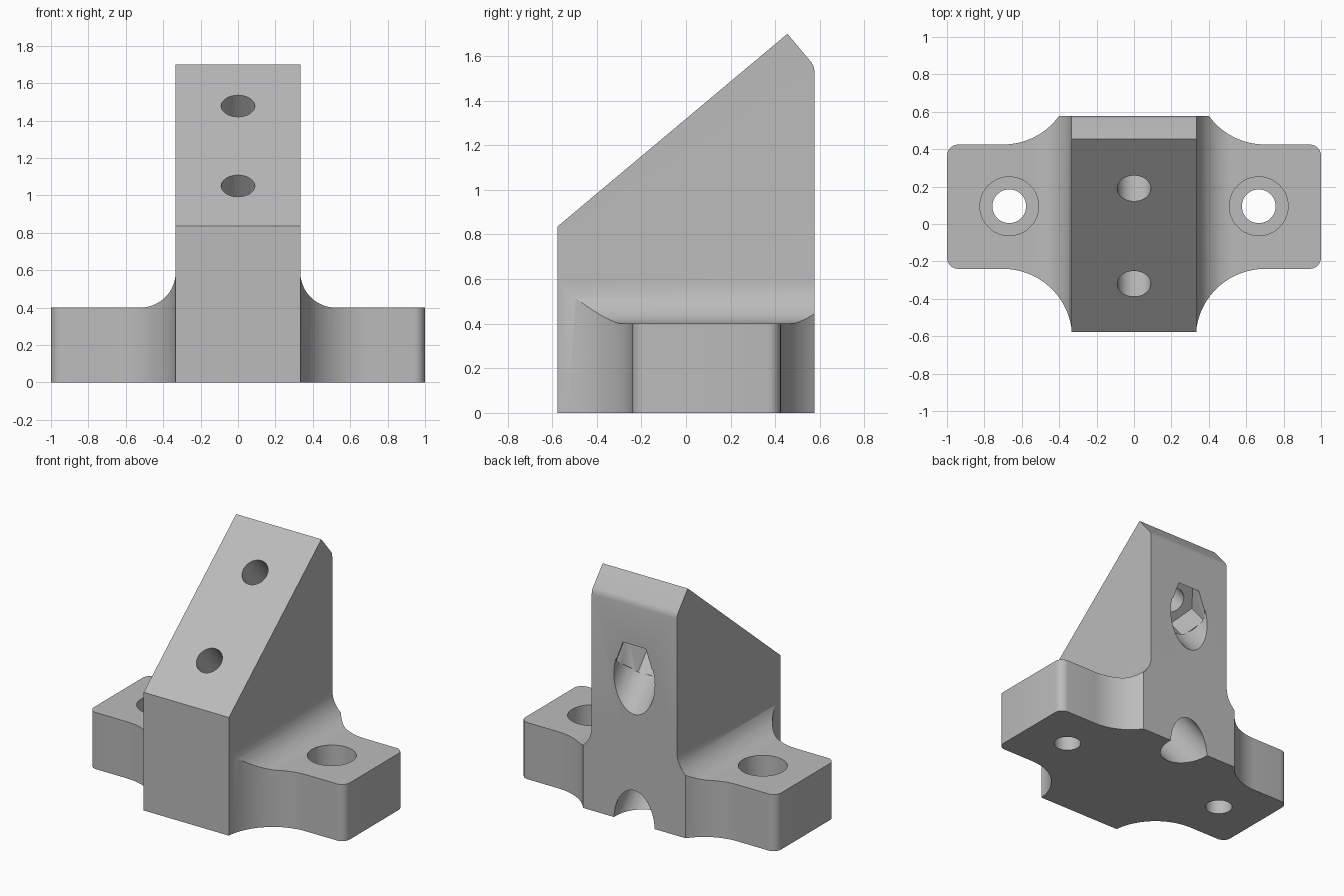
import bpy
import bmesh
from math import sin, cos, radians, pi
from mathutils import Vector, Matrix

cube = bpy.data.objects.get("Cube")
if cube:
    bpy.data.objects.remove(cube, do_unlink=True)

grey = bpy.data.materials.new("plain grey")
grey.use_nodes = True
COLOUR = (0.5, 0.5, 0.5, 1)
grey.diffuse_color = COLOUR
grey.node_tree.nodes["Principled BSDF"].inputs["Base Color"].default_value = COLOUR

HALF, BACK, SLOPE = 0.333, 0.577, radians(40)


def prism(name, points, move):
    """Closed solid: points give one end cap, move is the extrusion vector."""
    bm = bmesh.new()
    cap = bm.faces.new([bm.verts.new(p) for p in points])
    new = bmesh.ops.extrude_face_region(bm, geom=[cap])["geom"]
    verts = [v for v in new if isinstance(v, bmesh.types.BMVert)]
    bmesh.ops.translate(bm, verts=verts, vec=move)
    bmesh.ops.recalc_face_normals(bm, faces=bm.faces)
    mesh = bpy.data.meshes.new(name)
    bm.to_mesh(mesh)
    bm.free()
    obj = bpy.data.objects.new(name, mesh)
    bpy.context.collection.objects.link(obj)
    mesh.materials.append(grey)
    return obj


def arc(cx, cy, r, start, end, steps=16):
    angles = [radians(start + (end - start) * i / steps) for i in range(steps + 1)]
    return [(cx + r * cos(a), cy + r * sin(a)) for a in angles]


def bore(name, base, axis, radius, start, end, sides=48):
    """Round or six-sided cutter along an axis, between two depths."""
    axis = Vector(axis)
    side = Vector((1, 0, 0))
    up = axis.cross(side)
    centre = Vector(base) + axis * start
    ring = [centre + radius * (side * cos(2 * pi * i / sides) + up * sin(2 * pi * i / sides))
            for i in range(sides)]
    return prism(name, ring, axis * (end - start))


def combine(target, tool, operation):
    mod = target.modifiers.new(operation.lower(), "BOOLEAN")
    mod.operation, mod.solver, mod.object = operation, "EXACT", tool
    bpy.context.view_layer.objects.active = target
    bpy.ops.object.modifier_apply(modifier=mod.name)
    bpy.data.objects.remove(tool, do_unlink=True)


# Wedge-shaped upright with a chamfered, softened back top edge
wedge = [(-BACK, 0), (-BACK, 0.835), (0.455, 1.70), (0.562, 1.572),
         (0.572, 1.556), (BACK, 1.53), (BACK, 0)]
bracket = prism("mounting_bracket", [(-HALF, y, z) for y, z in wedge], Vector((2 * HALF, 0, 0)))

# Base plan: right half outline, mirrored for the other half
plan = [(HALF, -BACK)] + arc(0.70, -0.61, 0.37, 172, 90)
plan += arc(0.94, -0.18, 0.06, -90, 0, 6) + arc(0.94, 0.365, 0.06, 0, 90, 6)
plan += arc(0.70, 0.795, 0.37, 270, 216.1)[:-1] + [(0.401, BACK)]
plan += [(-x, y) for x, y in reversed(plan)]
base = prism("mounting_base", [(x, y, 0) for x, y in plan], Vector((0, 0, 0.8)))

# Base height profile: flat ears with a fillet running up to the upright
R = 0.19
side = [(1.2, -0.1), (1.2, 0.4)] + arc(HALF + R, 0.4 + R, R, 270, 180)
side += [(-x, z) for x, z in reversed(side)]
height = prism("base_height", [(x, -1, z) for x, z in side], Vector((0, 2, 0)))
combine(base, height, "INTERSECT")
combine(bracket, base, "UNION")

# Counterbored screw holes in both ears
for x in (-0.667, 0.667):
    foot = (x, 0.095, 0)
    combine(bracket, bore("ear_hole", foot, (0, 0, 1), 0.09, -0.1, 0.5), "DIFFERENCE")
    combine(bracket, bore("ear_counterbore", foot, (0, 0, 1), 0.157, 0.2, 0.7), "DIFFERENCE")

# Slanted holes: narrow entry, six-sided nut pocket, wide access bore
into = (0, sin(SLOPE), -cos(SLOPE))
for y in (-0.32, 0.19):
    entry = (0, y, 0.835 + (y + BACK) * 0.865 / 1.032)
    combine(bracket, bore("slant_hole", entry, into, 0.09, -0.1, 0.6), "DIFFERENCE")
    combine(bracket, bore("nut_pocket", entry, into, 0.177, 0.32, 0.525, 6), "DIFFERENCE")
    combine(bracket, bore("access_bore", entry, into, 0.16, 0.52, 1.9), "DIFFERENCE")

bpy.ops.object.select_all(action="DESELECT")
bracket.select_set(True)
bpy.context.view_layer.objects.active = bracket
bpy.ops.object.shade_smooth_by_angle(angle=radians(25))
